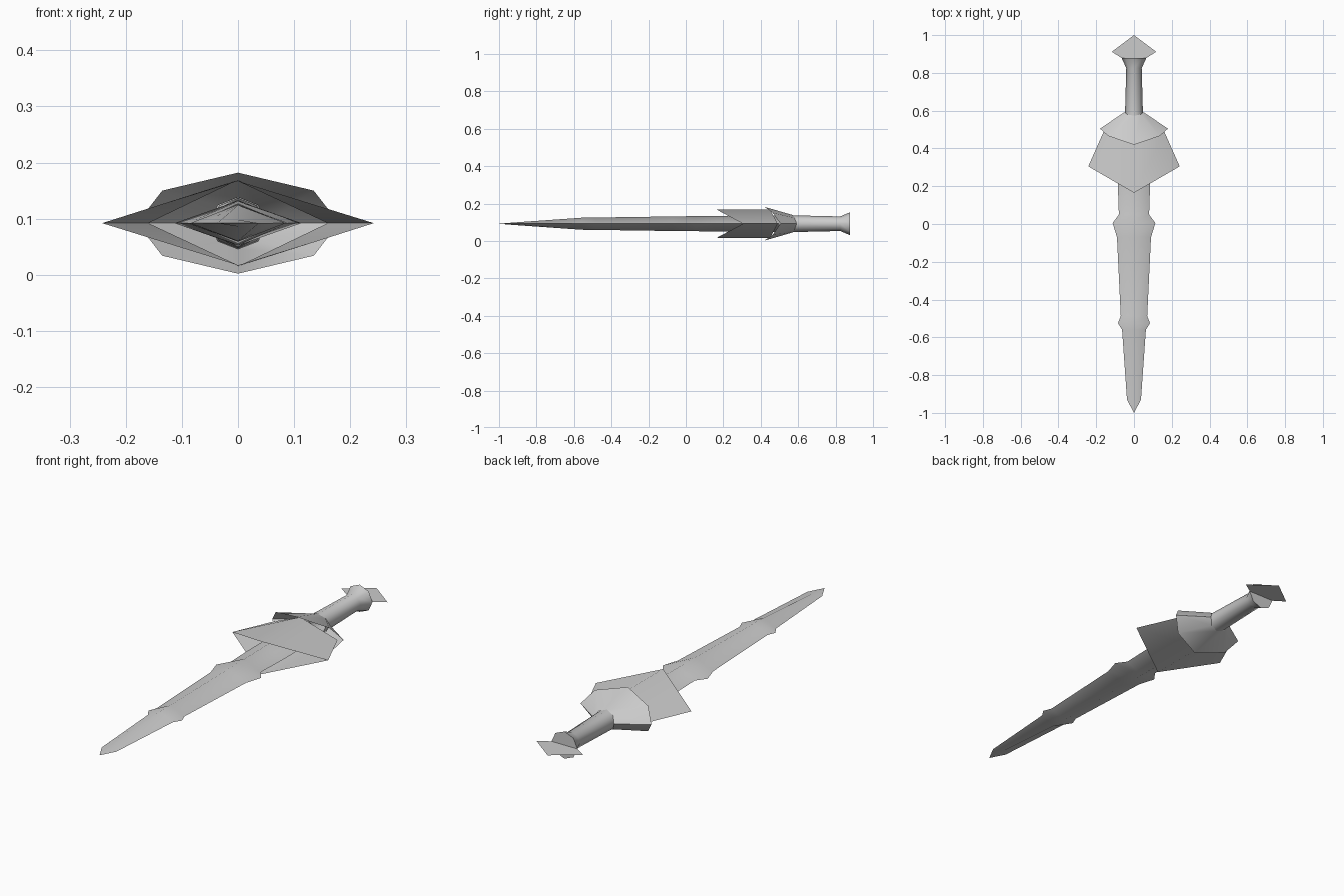
import bpy, bmesh, math

cube = bpy.data.objects.get("Cube")
if cube:
    bpy.data.objects.remove(cube, do_unlink=True)

MID = 0.092  # height of the flat symmetry plane

steel = bpy.data.materials.new("plain grey")
steel.use_nodes = True
grey = (0.6, 0.6, 0.6, 1)
steel.diffuse_color = grey
steel.node_tree.nodes["Principled BSDF"].inputs["Base Color"].default_value = grey


def finish(name, bm, smooth=60):
    bmesh.ops.remove_doubles(bm, verts=bm.verts, dist=0.0005)
    bmesh.ops.recalc_face_normals(bm, faces=bm.faces)
    mesh = bpy.data.meshes.new(name)
    bm.to_mesh(mesh)
    bm.free()
    mesh.materials.append(steel)
    obj = bpy.data.objects.new(name, mesh)
    bpy.context.collection.objects.link(obj)
    bpy.ops.object.select_all(action='DESELECT')
    obj.select_set(True)
    bpy.context.view_layer.objects.active = obj
    bpy.ops.object.shade_smooth_by_angle(angle=math.radians(smooth))
    return obj


def loft(name, quarters, cap=False):
    """Join rings; each quarter runs (x, y, height) from top ridge to side edge."""
    bm = bmesh.new()
    rings = []
    for q in quarters:
        right = q + [(x, y, -h) for x, y, h in q[-2::-1]]
        ring = right + [(-x, y, h) for x, y, h in right[-2:0:-1]]
        rings.append([bm.verts.new((x, y, MID + h)) for x, y, h in ring])
    n = len(rings[0])
    for a, b in zip(rings, rings[1:]):
        for i in range(n):
            j = (i + 1) % n
            bm.faces.new((a[i], a[j], b[j], b[i]))
    if cap:
        bm.faces.new(rings[-1])
    return finish(name, bm)


# Blade: diamond section with two pairs of side barbs
outline = [(-1, 0, 0), (-0.93, 0.037, 0.006), (-0.56, 0.063, 0.032),
           (-0.525, 0.085, 0.033), (-0.487, 0.07, 0.033), (-0.07, 0.09, 0.039),
           (0.005, 0.113, 0.04), (0.05, 0.08, 0.04), (0.2, 0.085, 0.042),
           (0.5, 0.085, 0.044)]
loft("blade", [[(0, y, h), (w, y, 0)] for y, w, h in outline], cap=True)

# Guard: open shell with a pointed front lip and swept side tips
loft("guard_shell", [
    [(0, 0.165, 0.075), (0.242, 0.305, 0)],
    [(0, 0.45, 0.077), (0.16, 0.49, 0)],
])

# Collar: faceted hood over the back of the guard
loft("guard_collar", [
    [(0, 0.42, 0.09), (0.135, 0.465, 0.058), (0.18, 0.505, 0)],
    [(0, 0.573, 0.046), (0.036, 0.58, 0.032), (0.05, 0.592, 0)],
])

# Grip: slim handle flaring out at the end
grip = [(0.56, 0.048, 0.045), (0.825, 0.041, 0.039), (0.878, 0.065, 0.062)]
loft("grip", [[(0, y, h), (w * 0.7, y, h * 0.7), (w, y, 0)]
              for y, w, h in grip], cap=True)

# Pommel: thin pointed plate
bm = bmesh.new()
half = [(0.065, 0.878), (0.117, 0.912)]
points = half + [(0, 1)] + [(-x, y) for x, y in reversed(half)]
bm.faces.new([bm.verts.new((x, y, MID)) for x, y in points])
finish("pommel_plate", bm)
